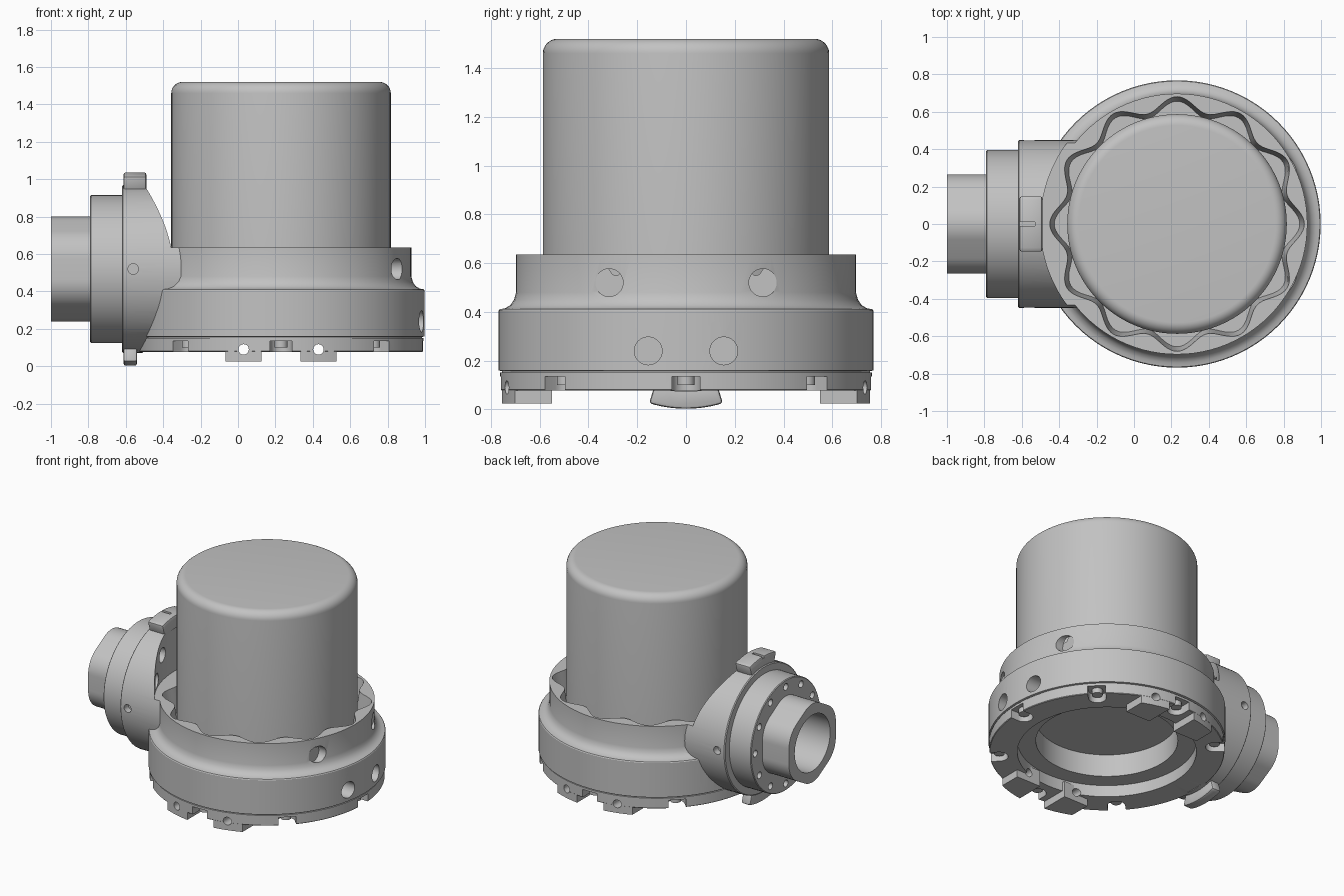
import bpy, bmesh
from math import sin, cos, pi, radians, asin
from mathutils import Matrix

if "Cube" in bpy.data.objects:
    bpy.data.objects.remove(bpy.data.objects["Cube"])

grey = bpy.data.materials.new("matte_grey")
grey.use_nodes = True
COLOUR = (0.54, 0.54, 0.54, 1)
grey.diffuse_color = COLOUR
grey.node_tree.nodes["Principled BSDF"].inputs["Base Color"].default_value = COLOUR

# Frames: the upright housing axis, the side arm axis, and two sideways drills
HOUSING = Matrix.Translation((0.23, 0, 0))
ARM = Matrix.Translation((0, 0, 0.52)) @ Matrix.Rotation(-pi / 2, 4, 'Y')
ALONG_X = Matrix.Rotation(pi / 2, 4, 'Y')
ALONG_Y = Matrix.Rotation(-pi / 2, 4, 'X')


def turn(angle):
    return HOUSING @ Matrix.Rotation(radians(angle), 4, 'Z')


def finish(name, bm, matrix):
    bmesh.ops.remove_doubles(bm, verts=bm.verts, dist=1e-5)
    bm.transform(matrix)
    bmesh.ops.recalc_face_normals(bm, faces=bm.faces)
    mesh = bpy.data.meshes.new(name)
    bm.to_mesh(mesh)
    bm.free()
    mesh.materials.append(grey)
    obj = bpy.data.objects.new(name, mesh)
    bpy.context.collection.objects.link(obj)
    return obj


def lathe(name, profile, matrix, steps=96):
    bm = bmesh.new()
    verts = [bm.verts.new((r, 0, z)) for r, z in profile]
    edges = [bm.edges.new(pair) for pair in zip(verts, verts[1:])]
    bmesh.ops.spin(bm, geom=verts + edges, cent=(0, 0, 0), axis=(0, 0, 1),
                   angle=2 * pi, steps=steps, use_duplicate=False)
    return finish(name, bm, matrix)


def prism(name, outline, z0, z1, matrix, top=None):
    bm = bmesh.new()
    low = [bm.verts.new((x, y, z0)) for x, y in outline]
    high = [bm.verts.new((x, y, z1)) for x, y in (top or outline)]
    bm.faces.new(low[::-1])
    bm.faces.new(high)
    for i in range(len(low)):
        j = (i + 1) % len(low)
        bm.faces.new((low[i], low[j], high[j], high[i]))
    return finish(name, bm, matrix)


def arc(r, a0, a1, n, cx=0, cy=0):
    return [(cx + r * cos(a0 + (a1 - a0) * i / n), cy + r * sin(a0 + (a1 - a0) * i / n))
            for i in range(n + 1)]


def circle(r, n=32, cx=0, cy=0):
    return arc(r, 0, 2 * pi, n, cx, cy)[:-1]


def rect(x0, x1, y0, y1):
    return [(x0, y0), (x1, y0), (x1, y1), (x0, y1)]


def combine(obj, tools, operation='DIFFERENCE'):
    # Merge the separate tools, apply them in one go, then drop them
    bm = bmesh.new()
    for t in tools:
        bm.from_mesh(t.data)
        bpy.data.objects.remove(t)
    tool = finish("cutter", bm, Matrix())
    tool.hide_render = True
    mod = obj.modifiers.new("combine", 'BOOLEAN')
    mod.operation, mod.solver, mod.object = operation, 'EXACT', tool
    bpy.context.view_layer.objects.active = obj
    bpy.ops.object.modifier_apply(modifier=mod.name)
    bpy.data.objects.remove(tool)


# Housing: stepped ring with a recessed underside, left tall for trimming
housing = lathe("housing", [
    (0, .32), (.46, .32), (.46, .16), (.58, .16), (.58, .077), (.758, .077), (.762, .081),
    (.762, .151), (.755, .152), (.755, .157), (.768, .16), (.768, .405), (.764, .411),
    (.742, .415), (.72, .428), (.705, .45), (.697, .48), (.697, .66), (0, .66)], HOUSING)

# Arm: stepped flange that blends into the housing
arm = lathe("arm_flange", [
    (0, 0), (.448, 0), (.448, .614), (.442, .62), (.395, .62), (.395, .785),
    (.39, .79), (0, .79)], ARM)
for r, z0, z1 in ((.74, -.1, .152), (.66, .14, 1.2)):
    combine(arm, [prism("trim", circle(r, 120), z0, z1, HOUSING)])
combine(housing, [arm], 'UNION')

# Flat rim, cut round so the arm clears the cup
combine(housing, [prism("trim", circle(.73, 128), .635, 1.2, HOUSING)])


# Scalloped well around the cup, with tapered walls
def scallop(shrink, n=240):
    pts = []
    for i in range(n):
        a = 2 * pi * i / n
        r = .645 + .036 * cos(12 * a) - shrink
        pts.append((r * cos(a), r * sin(a)))
    return pts


combine(housing, [prism("well", scallop(.025), .46, .66, HOUSING, scallop(-.003))])

# Sideways holes through the housing wall
holes = []
for side in (-1, 1):
    for y, z, start in ((.315, .52, .82), (.155, .24, .87)):
        holes.append(prism("hole", circle(.057, 32, -z, side * y), start, 1.1, ALONG_X))
combine(housing, holes)

# Rounded slots around the base, each with a screw head
slot = arc(.058, pi / 2, 3 * pi / 2, 12, .7, 0) + [(.85, -.058), (.85, .058)]
combine(housing, [prism("slot", slot, .05, .135, turn(45 * i)) for i in range(8) if i != 4])
for i in range(8):
    if i != 4:
        prism("screw_head", circle(.035, 20, .7), .1, .14, turn(45 * i))


# Long drill holes that pass through the feet, front to back
def foot_drills():
    return [prism("drill", circle(.028, 20, .23 + x, -.09), -.9, .9, ALONG_Y)
            for x in (-.2, .2)]


combine(housing, foot_drills())

# Feet: four blocks following the base curve
half = .1
for quarter in (-90, 90):
    for side in (-1, 1):
        spread = asin(half / .761)
        tilt = asin(.2 / .755) * side
        outer = arc(.761, tilt - spread, tilt + spread, 8)
        inner = [(.55, outer[-1][1]), (.55, outer[0][1])]
        foot = prism("foot", outer + inner, .025, .14, turn(quarter))
        combine(foot, foot_drills())

# Cup with a rounded top edge
cup_edge = [(.527 + x, 1.46 + z) for x, z in arc(.06, 0, pi / 2, 8)]
lathe("cup", [(0, .4), (.587, .4)] + cup_edge + [(0, 1.52)], HOUSING)

# Bolt circle on the outer face, wider holes on the curved inner face
bolts = [prism("bolt", circle(.024, 16, .345 * cos(i * pi / 6), .345 * sin(i * pi / 6)),
               .73, .85, ARM) for i in range(12)]
for a in (-60, -30, 30, 60):
    a = radians(a)
    bolts.append(prism("bore", circle(.052, 24, .345 * cos(a), .345 * sin(a)), .42, .57, ARM))
combine(housing, bolts)
combine(housing, [prism("pin", circle(.028, 20, -.56, -.52), lo, lo + .12, ALONG_Y)
                  for lo in (.4, -.52)])

# Nozzle: hexagonal bar with generous corner rounding and a bore
corner = .168
hexagon = []
for i in range(6):
    a = i * pi / 3
    d = (.265 - corner) / cos(pi / 6)
    hexagon += arc(corner, a - pi / 6, a + pi / 6, 10, d * cos(a), d * sin(a))
nozzle = prism("nozzle", hexagon, .7, 1.0, ARM)
for part in (housing, nozzle):
    combine(part, [prism("bore", circle(.2, 64), .6, 1.1, ARM)])

# Locking tabs above and below the flange
for name, mid, start in (("top_tab", 0, .49), ("bottom_tab", pi, .54)):
    w = radians(17)
    outline = arc(.517, mid - w, mid + w, 12) + arc(.42, mid + w, mid - w, 12)
    tab = prism(name, outline, start, .612, ARM)
    bevel = tab.modifiers.new("soft_edges", 'BEVEL')
    bevel.width, bevel.segments, bevel.angle_limit = .012, 2, radians(50)
    bpy.context.view_layer.objects.active = tab
    bpy.ops.object.modifier_apply(modifier=bevel.name)
    if mid == 0:
        combine(tab, [prism("groove", rect(.5, .6, -.01, .01), .53, .65, ARM)])

# Smooth the round surfaces, keep the edges sharp
for obj in bpy.context.scene.objects:
    obj.select_set(obj.type == 'MESH')
bpy.context.view_layer.objects.active = housing
bpy.ops.object.shade_smooth_by_angle(angle=radians(30))
